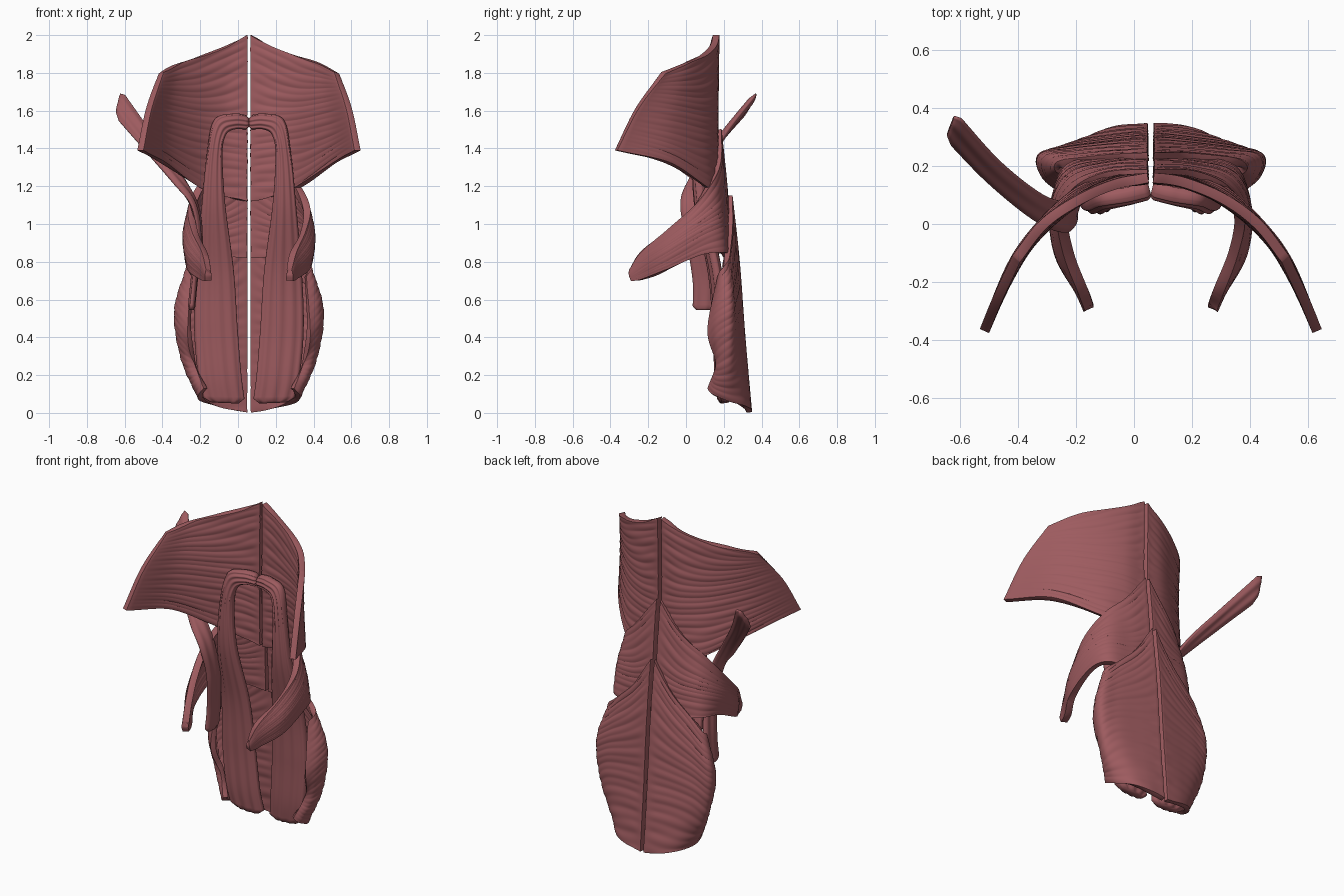
import bpy, bmesh, math
from mathutils import Vector

if "Cube" in bpy.data.objects:
    bpy.data.objects.remove(bpy.data.objects["Cube"])

AXIS = 0.058   # mirror plane of the paired muscles

mat = bpy.data.materials.new("muscle_red")
mat.diffuse_color = (0.34, 0.105, 0.115, 1)
mat.use_nodes = True
mat.node_tree.nodes["Principled BSDF"].inputs["Base Color"].default_value = mat.diffuse_color


def spline(pts, t):
    """Catmull-Rom point through pts, t in 0..1"""
    n = len(pts) - 1
    f = min(max(t, 0), 1) * n
    i = min(int(f), n - 1)
    f -= i
    b, c = pts[i], pts[i + 1]
    a = pts[i - 1] if i > 0 else b * 2 - c
    d = pts[i + 2] if i + 2 <= n else c * 2 - b
    return (b * 2 + (c - a) * f + (a * 2 - b * 5 + c * 4 - d) * f * f
            + (b * 3 - a - c * 3 + d) * f ** 3) * 0.5


def finish(name, bm):
    bmesh.ops.recalc_face_normals(bm, faces=bm.faces)
    me = bpy.data.meshes.new(name)
    bm.to_mesh(me)
    bm.free()
    me.materials.append(mat)
    for p in me.polygons:
        p.use_smooth = True
    ob = bpy.data.objects.new(name, me)
    bpy.context.collection.objects.link(ob)
    return ob


def place(p, side):
    return Vector((AXIS + side * p.x, p.y, p.z))


def sheet(name, cols, side, thick, fibres, nu=36, nv=130):
    """Curved fibrous sheet: cols run from the midline seam to the free edge"""
    cols = [[Vector(p) for p in c] for c in cols]
    bm = bmesh.new()
    grid = []
    for j in range(nv + 1):
        row = [spline(c, j / nv) for c in cols]
        grid.append([bm.verts.new(place(spline(row, i / nu), side)) for i in range(nu + 1)])
    for j in range(nv):
        for i in range(nu):
            bm.faces.new((grid[j][i], grid[j][i + 1], grid[j + 1][i + 1], grid[j + 1][i]))
    bm.normal_update()
    # shallow fibre grooves from seam to edge, fading out at both and where the sheet narrows
    span = [(grid[-1][i].co - grid[0][i].co).length for i in range(nu + 1)]
    moves = []
    for j, row in enumerate(grid):
        for i, v in enumerate(row):
            u, w = i / nu, j / nv
            a = math.sin(fibres * w * 6.28 + 2.5 * math.sin(5 * u + 9 * w))
            b = math.sin(fibres * 0.43 * w * 6.28 + 3 * u)
            fade = min(1, u * 12, (1 - u) * 4) * span[i] / max(span)
            moves.append((v, v.normal * fade * (0.0016 * a + 0.0018 * b)))
    for v, d in moves:
        v.co += d
    ob = finish(name, bm)
    m = ob.modifiers.new("thickness", "SOLIDIFY")
    m.thickness, m.offset = thick, 0
    b = ob.modifiers.new("soft_edge", "BEVEL")
    b.width, b.segments, b.limit_method, b.angle_limit = thick * 0.3, 2, "ANGLE", 1.0
    return ob


def strap(name, stations, side, thick, ridges, n=90, k=48):
    """Flat oval strap lofted between two edge paths"""
    A = [Vector(s[0]) for s in stations]
    B = [Vector(s[1]) for s in stations]
    mid = [(a + b) / 2 for a, b in zip(A, B)]
    bm = bmesh.new()
    rings = []
    for j in range(n + 1):
        t = j / n
        c = spline(mid, t)
        w = (spline(A, t) - spline(B, t)) / 2
        tan = spline(mid, min(t + .01, 1)) - spline(mid, max(t - .01, 0))
        nor = tan.cross(w).normalized()
        e = min(1, 0.7 + min(t, 1 - t) * 14)          # rounded ends
        ring = []
        for i in range(k):
            q = 2 * math.pi * i / k
            s = math.sin(q)
            h = math.copysign(abs(s) ** 0.7, s) * thick / 2 * (1 + 0.14 * math.cos(ridges * q + 2 * t))
            ring.append(bm.verts.new(place(c + w * math.cos(q) * e + nor * h * e, side)))
        rings.append(ring)
    for r, s in zip(rings, rings[1:]):
        for i in range(k):
            bm.faces.new((r[i], r[(i + 1) % k], s[(i + 1) % k], s[i]))
    bm.faces.new(rings[0])
    bm.faces.new(rings[-1])
    return finish(name, bm)


# upper wing sheet
upper = [
    [(.01, .16, 2.0), (.01, .155, 1.55), (.01, .16, 1.12)],
    [(.12, .14, 1.94), (.14, .14, 1.54), (.14, .15, 1.15)],
    [(.25, .085, 1.89), (.28, .065, 1.54), (.27, .10, 1.2)],
    [(.37, 0, 1.85), (.425, -.075, 1.57), (.455, -.10, 1.325)],
    [(.465, -.12, 1.80), (.53, -.26, 1.61), (.575, -.37, 1.39)]]
# middle sheet narrowing to a forward prong
middle = [
    [(.01, .17, 1.5), (.01, .205, 1.15), (.01, .22, .82)],
    [(.14, .165, 1.33), (.14, .195, 1.07), (.14, .215, .83)],
    [(.25, .12, 1.21), (.275, .16, 1.03), (.28, .19, .85)],
    [(.305, .03, 1.08), (.33, .05, .96), (.32, .08, .84)],
    [(.285, -.10, .955), (.315, -.10, .86), (.305, -.10, .76)],
    [(.235, -.23, .85), (.245, -.23, .78), (.24, -.22, .71)],
    [(.215, -.285, .76), (.215, -.295, .73), (.215, -.285, .70)]]
# lower sheet with rolled-in side edge, overlapping the middle one behind
lower = [
    [(.01, .232, 1.15), (.01, .27, .8), (.01, .30, .4), (.01, .335, .003)],
    [(.12, .23, .98), (.14, .26, .72), (.15, .285, .38), (.12, .325, .022)],
    [(.23, .22, .87), (.28, .245, .64), (.28, .265, .35), (.20, .29, .045)],
    [(.30, .21, .80), (.375, .23, .56), (.345, .23, .30), (.25, .22, .07)],
    [(.32, .195, .76), (.365, .17, .50), (.325, .18, .27), (.255, .15, .10)],
    [(.30, .18, .72), (.315, .125, .43), (.285, .17, .26), (.23, .125, .13)]]
# arched inner strap: inner edge, outer edge
arch = [
    [(.004, .12, 1.50), (.004, .12, 1.575)],
    [(.08, .10, 1.50), (.085, .10, 1.585)],
    [(.125, .085, 1.465), (.185, .085, 1.55)],
    [(.14, .07, 1.36), (.222, .07, 1.38)],
    [(.125, .075, 1.1), (.25, .085, 1.1)],
    [(.08, .14, .75), (.28, .165, .75)],
    [(.06, .17, .45), (.29, .185, .45)],
    [(.04, .185, .2), (.27, .19, .2)],
    [(.02, .205, .05), (.24, .205, .06)]]
# single diagonal strap on the left: x is measured from the mirror plane
diagonal = [
    [(.675, .385, 1.71), (.71, .295, 1.57)],
    [(.52, .215, 1.49), (.56, .14, 1.40)],
    [(.37, .10, 1.28), (.40, .01, 1.22)],
    [(.28, .08, 1.10), (.30, -.03, 1.10)],
    [(.26, .11, .90), (.27, 0, .92)],
    [(.29, .155, .70), (.29, .035, .70)],
    [(.305, .155, .545), (.305, .035, .545)]]

for label, side in (("right", 1), ("left", -1)):
    sheet("upper_wing_muscle_" + label, upper, side, .035, 19)
    sheet("middle_prong_muscle_" + label, middle, side, .038, 13)
    sheet("lower_back_muscle_" + label, lower, side, .03, 19)
    strap("arched_inner_strap_" + label, arch, side, .065, 10)
strap("diagonal_side_strap", diagonal, -1, .035, 6)
